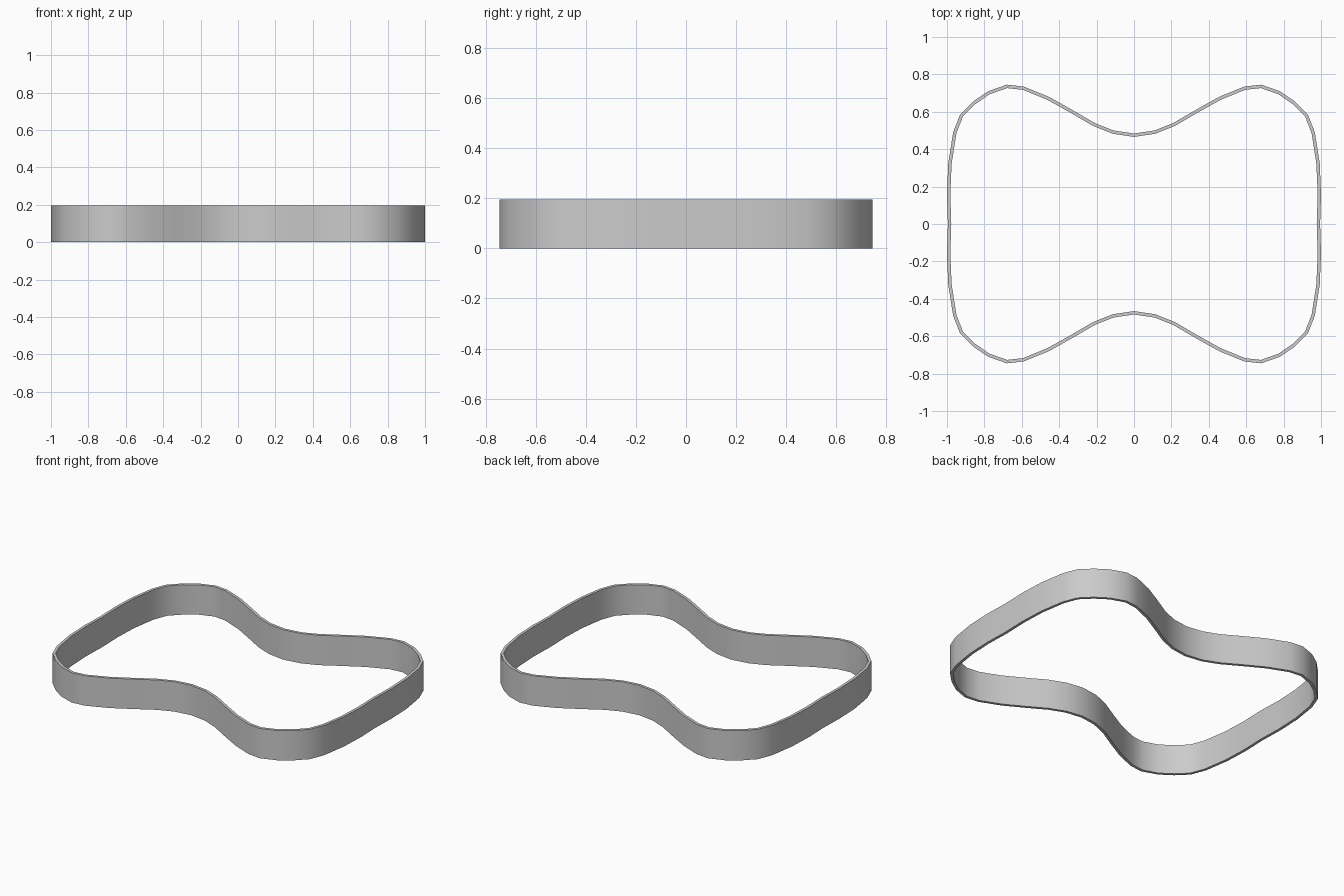
import bpy, bmesh
from mathutils import Vector

if "Cube" in bpy.data.objects:
    bpy.data.objects.remove(bpy.data.objects["Cube"])

HEIGHT = 0.195
WALL = 0.018

# Outer outline of one quadrant, from the waist round to the side
quarter = [(0, .484), (.11, .50), (.21, .54), (.33, .61), (.455, .68), (.59, .735),
           (.68, .745), (.78, .71), (.86, .655), (.93, .585), (.967, .49),
           (.993, .325), (1, .16), (.995, 0)]

# Mirror the quadrant into the full closed outline (clockwise)
right = quarter + [(x, -y) for x, y in quarter[-2::-1]]
outline = [Vector(p) for p in right + [(-x, y) for x, y in right[-2:0:-1]]]
n = len(outline)


def inset(i):
    """Point moved inward by the wall thickness, mitred at the corner."""
    a = (outline[i] - outline[i - 1]).normalized()
    b = (outline[(i + 1) % n] - outline[i]).normalized()
    na, nb = Vector((a.y, -a.x)), Vector((b.y, -b.x))
    m = (na + nb).normalized()
    return outline[i] + m * (WALL / m.dot(na))


inner = [inset(i) for i in range(n)]

# Band wall: rectangular section carried round the outline
bm = bmesh.new()
sections = [[bm.verts.new((p.x, p.y, z)) for p, z in
             ((o, 0), (o, HEIGHT), (q, HEIGHT), (q, 0))]
            for o, q in zip(outline, inner)]
for i in range(n):
    s, t = sections[i], sections[(i + 1) % n]
    for k in range(4):
        j = (k + 1) % 4
        bm.faces.new((s[k], s[j], t[j], t[k]))
bmesh.ops.recalc_face_normals(bm, faces=bm.faces)

mesh = bpy.data.meshes.new("curved_band")
bm.to_mesh(mesh)
bm.free()
band = bpy.data.objects.new("curved_band", mesh)
bpy.context.collection.objects.link(band)
bpy.context.view_layer.objects.active = band
band.select_set(True)
bpy.ops.object.shade_smooth_by_angle(angle=0.7)
